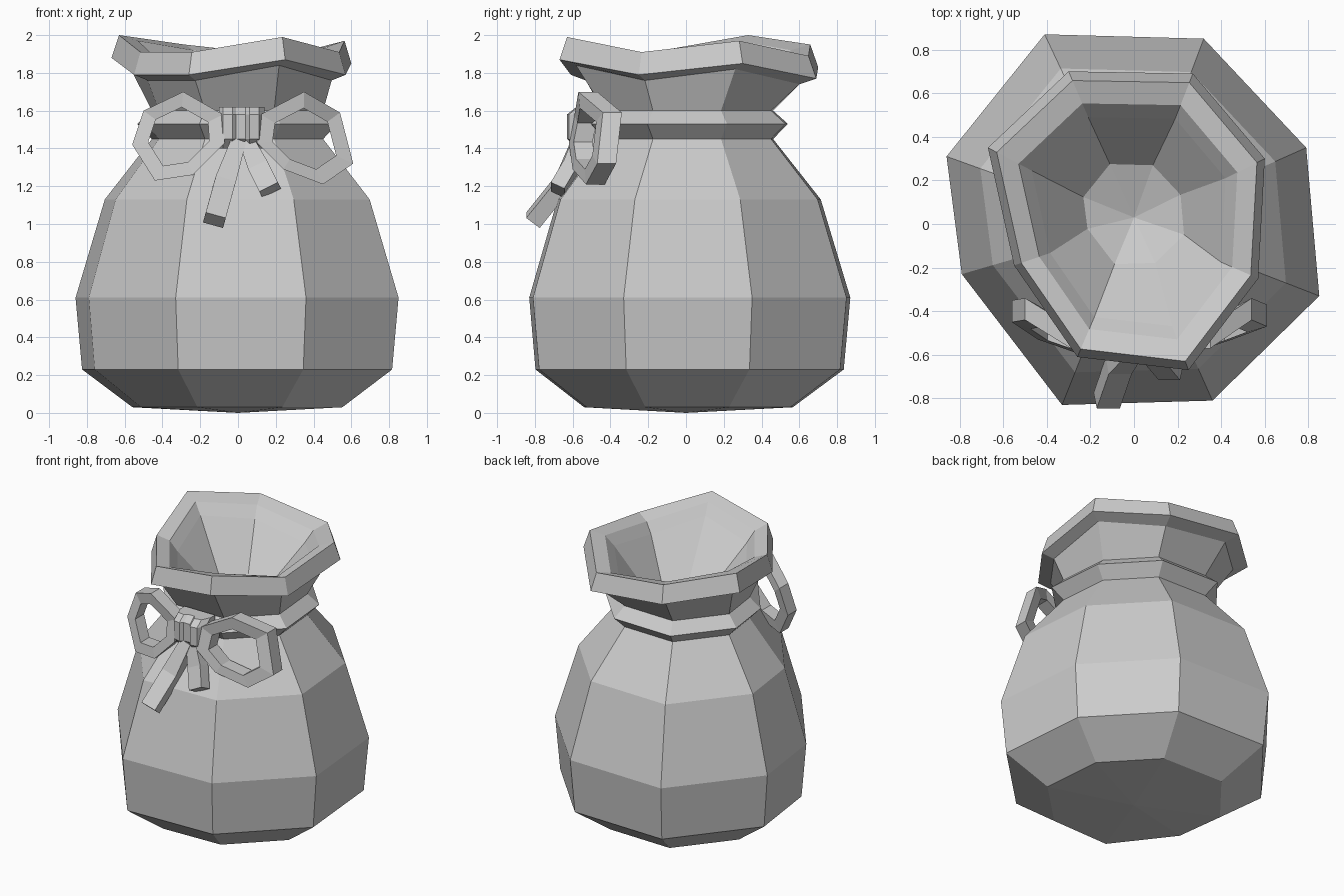
import bpy
import bmesh
from mathutils import Vector

cube = bpy.data.objects.get("Cube")
if cube:
    bpy.data.objects.remove(cube, do_unlink=True)

cloth = bpy.data.materials.new("plain_grey")
grey = (0.6, 0.6, 0.6, 1)
cloth.diffuse_color = grey
cloth.use_nodes = True
cloth.node_tree.nodes["Principled BSDF"].inputs["Base Color"].default_value = grey


def finish(name, bm):
    """Turn a bmesh into a flat-shaded object."""
    bmesh.ops.recalc_face_normals(bm, faces=bm.faces[:])
    mesh = bpy.data.meshes.new(name)
    bm.to_mesh(mesh)
    bm.free()
    mesh.materials.append(cloth)
    obj = bpy.data.objects.new(name, mesh)
    bpy.context.collection.objects.link(obj)
    return obj


def bridge(bm, a, b):
    """Join two equal closed rings with quads."""
    n = len(a)
    for i in range(n):
        j = (i + 1) % n
        bm.faces.new((a[i], a[j], b[j], b[i]))


def loft(name, rings, closed=False):
    """Skin a list of rings; cap the ends unless the path is closed."""
    bm = bmesh.new()
    loops = [[bm.verts.new(p) for p in ring] for ring in rings]
    for a, b in zip(loops, loops[1:]):
        bridge(bm, a, b)
    if closed:
        bridge(bm, loops[-1], loops[0])
    else:
        bm.faces.new(loops[0])
        bm.faces.new(loops[-1])
    return finish(name, bm)


# Uneven eight-sided outline of the sack
outline = [(-0.41, 0.87), (0.32, 0.85), (0.79, 0.35), (0.85, -0.33),
           (0.36, -0.81), (-0.33, -0.83), (-0.79, -0.23), (-0.86, 0.31)]
# Wavy outline of the rim's lower edge
rim = [(-0.30, 0.70, 1.83), (0.27, 0.69, 1.77), (0.60, 0.30, 1.85),
       (0.57, -0.25, 1.79), (0.25, -0.67, 1.87), (-0.26, -0.61, 1.79),
       (-0.55, -0.19, 1.79), (-0.67, 0.35, 1.88)]


def body_ring(scale, z, shift=0):
    return [(x * scale, y * scale + shift, z) for x, y in outline]


def rim_ring(scale, rise):
    return [(x * scale, y * scale, z + rise) for x, y, z in rim]


# Sack: belly, tied collar, flared mouth and hollow inside
rings = [body_ring(s, z) for s, z in (
    (0.65, 0.03), (0.96, 0.23), (1.0, 0.61), (0.82, 1.13),
    (0.53, 1.45), (0.62, 1.53), (0.53, 1.60))]
rings += [rim_ring(s, r) for s, r in (
    (0.87, -0.03), (1.0, 0.0), (0.94, 0.12), (0.79, 0.09), (0.70, 0.02))]
rings.append(body_ring(0.27, 1.57, 0.04))
bm = bmesh.new()
loops = [[bm.verts.new(p) for p in ring] for ring in rings]
for a, b in zip(loops, loops[1:]):
    bridge(bm, a, b)
for loop, centre in ((loops[0], (0, 0, 0)), (loops[-1], (0, 0.03, 1.48))):
    tip = bm.verts.new(centre)
    for i in range(8):
        bm.faces.new((loop[i], loop[(i + 1) % 8], tip))
finish("sack", bm)


# Bow loops: a square band around each outline
def bow_loop(name, points):
    points = [Vector(p) for p in points]
    mid = sum(points, Vector()) / len(points)
    depth = Vector((0, 0.05, 0))
    sections = []
    for p in points:
        inner = mid + (p - mid) * 0.66
        sections.append([p - depth, p + depth, inner + depth, inner - depth])
    loft(name, sections, closed=True)


bow_loop("bow_loop_left", [
    (0.12, -0.54, 1.58), (0.35, -0.52, 1.70), (0.54, -0.39, 1.59),
    (0.61, -0.42, 1.32), (0.45, -0.48, 1.21), (0.24, -0.55, 1.29),
    (0.10, -0.57, 1.43)])
bow_loop("bow_loop_right", [
    (-0.08, -0.54, 1.58), (-0.29, -0.52, 1.70), (-0.50, -0.39, 1.60),
    (-0.56, -0.40, 1.42), (-0.44, -0.48, 1.23), (-0.24, -0.55, 1.26),
    (-0.07, -0.57, 1.43)])

# Knot: pleated block, rounded at top and bottom
pleats = [(-0.10, -0.56), (-0.08, -0.61), (-0.03, -0.62), (-0.01, -0.60),
          (0.04, -0.60), (0.06, -0.63), (0.11, -0.62), (0.14, -0.56),
          (0.14, -0.46), (-0.10, -0.46)]
loft("bow_knot", [[(x, y + (inset if y < -0.5 else 0), z) for x, y in pleats]
                  for z, inset in ((1.40, 0.05), (1.45, 0), (1.58, 0), (1.62, 0.05))])


# Ribbon tails: flat bands hanging over the belly
def tail(name, path, width, thickness):
    path = [Vector(p) for p in path]
    sections = []
    for i, p in enumerate(path):
        along = (path[min(i + 1, len(path) - 1)] - path[max(i - 1, 0)]).normalized()
        side = along.cross(Vector((0, 1, 0))).normalized()
        out = side.cross(along).normalized() * thickness / 2
        side = side * width[i] / 2
        sections.append([p + side + out, p - side + out, p - side - out, p + side - out])
    loft(name, sections)


tail("ribbon_tail_right",
     [(0.0, -0.56, 1.43), (-0.07, -0.65, 1.22), (-0.125, -0.81, 1.02)],
     (0.08, 0.11, 0.11), 0.09)
tail("ribbon_tail_left",
     [(0.05, -0.56, 1.43), (0.11, -0.61, 1.30), (0.17, -0.68, 1.18)],
     (0.08, 0.11, 0.11), 0.08)
